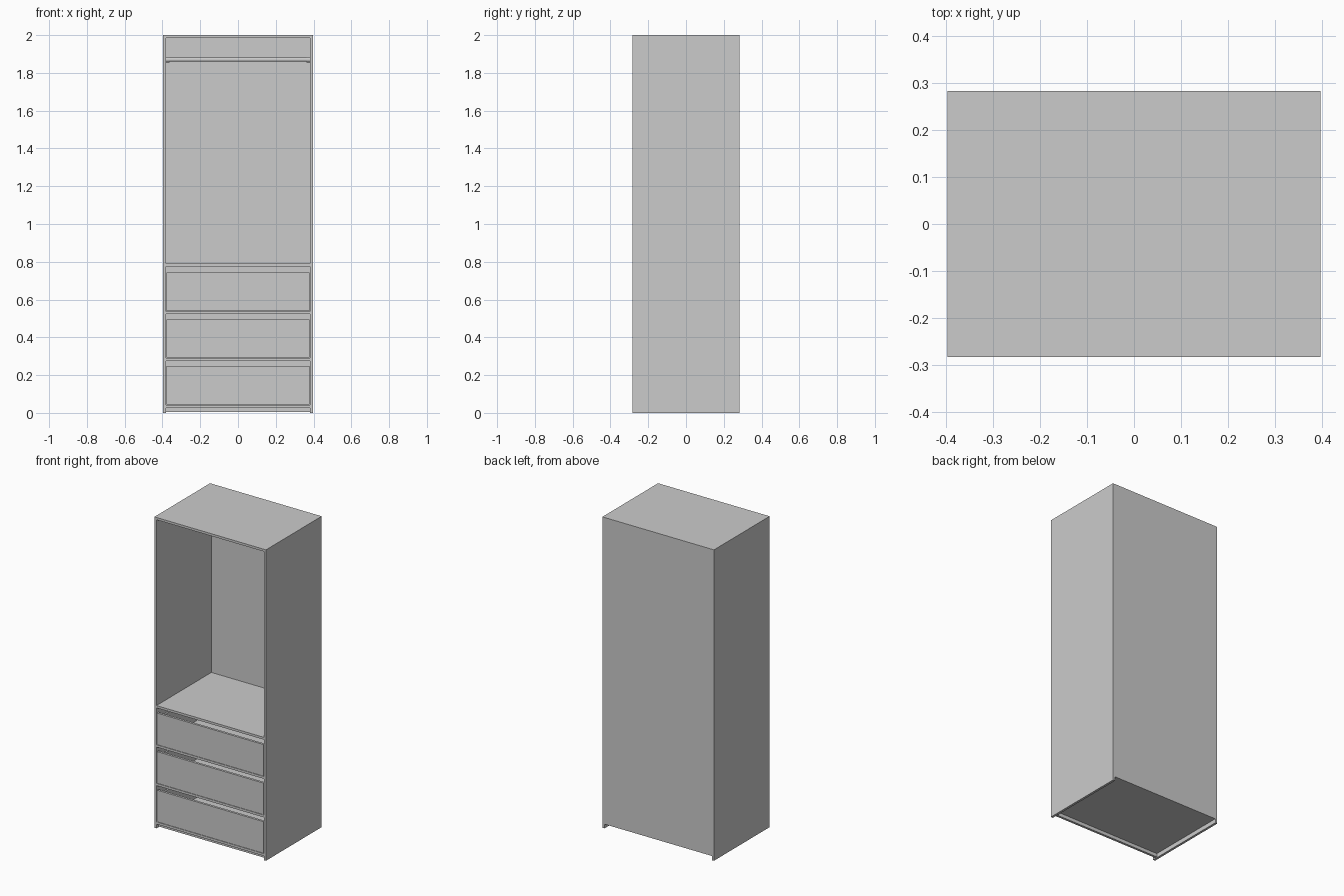
import bpy, bmesh, math
from mathutils import Matrix, Vector

if "Cube" in bpy.data.objects:
    bpy.data.objects.remove(bpy.data.objects["Cube"])

W, D, H, T = 0.397, 0.283, 2.0, 0.015   # half width, half depth, height, board thickness
IN = W - T                              # inner half width
BACK = D - 0.008                        # front face of the back panel


def add_box(bm, x0, x1, y0, y1, z0, z1):
    size = Vector((x1 - x0, y1 - y0, z1 - z0))
    mid = Vector(((x0 + x1) / 2, (y0 + y1) / 2, (z0 + z1) / 2))
    bmesh.ops.create_cube(bm, size=1, matrix=Matrix.Translation(mid) @ Matrix.Diagonal((*size, 1)))


def make(name, *boxes):
    bm = bmesh.new()
    for b in boxes:
        add_box(bm, *b)
    me = bpy.data.meshes.new(name)
    bm.to_mesh(me)
    bm.free()
    ob = bpy.data.objects.new(name, me)
    bpy.context.collection.objects.link(ob)
    return ob


def tube(name, radius, length, x):
    bpy.ops.mesh.primitive_cylinder_add(vertices=32, radius=radius, depth=length,
                                        location=(x, 0, 1.87), rotation=(0, math.pi / 2, 0))
    bpy.context.object.name = name
    bpy.ops.object.shade_smooth_by_angle()


# Carcass: sides with thin floor glides, top, back, plinth
for side, s in (("left", -1), ("right", 1)):
    x0, x1 = sorted((s * IN, s * W))
    make(side + "_side", (x0, x1, -D, D, 0.005, H - T))
    make(side + "_glide", (x0, x1, -D, D, 0, 0.005))
make("top_panel", (-W, W, -D, D, H - T, H))
make("back_panel", (-IN, IN, BACK, D, 0.027, H - T))
make("plinth", (-IN, IN, -D + 0.02, -D + 0.035, 0.005, 0.027))

# Horizontal boards
for name, z in (("bottom_panel", 0.027), ("lower_divider", 0.275),
                ("upper_divider", 0.523), ("wardrobe_shelf", 0.775)):
    make(name, (-IN, IN, -D, BACK, z, z + T))

# Open drawers: front, plus a tray with lower sides
for i, z in enumerate((0.044, 0.292, 0.540), 1):
    f = IN - 0.003
    y0, y1 = -D + T, BACK - 0.02
    top = z + 0.17
    make(f"drawer_front_{i}", (-f, f, -D, y0, z, z + 0.203))
    make(f"drawer_tray_{i}",
         (-f + 0.01, f - 0.01, y0, y1 - 0.012, z + 0.002, z + 0.008),
         (-f, -f + 0.01, y0, y1, z + 0.002, top),
         (f - 0.01, f, y0, y1, z + 0.002, top),
         (-f + 0.01, f - 0.01, y1 - 0.012, y1, z + 0.002, top))

# Hanging rail and its end sockets
tube("hanging_rail", 0.011, 2 * IN - 0.01, 0)
for side, s in (("left", -1), ("right", 1)):
    tube(side + "_rail_socket", 0.014, 0.02, s * (IN - 0.01))
